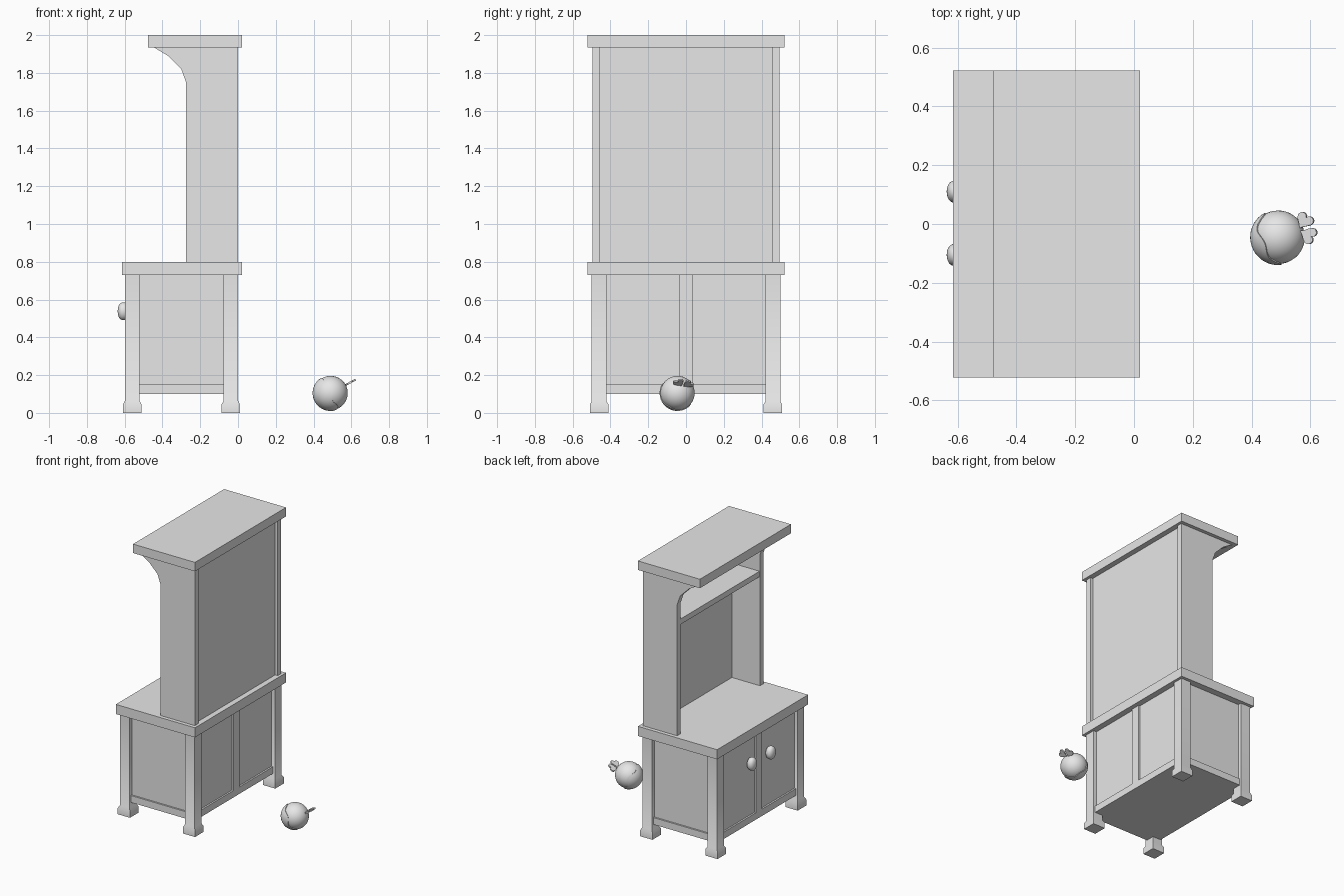
import bpy, bmesh, math
from mathutils import Vector

cube = bpy.data.objects.get("Cube")
if cube:
    bpy.data.objects.remove(cube, do_unlink=True)

GREY = bpy.data.materials.new("plain_grey")
GREY.use_nodes = True
GREY.diffuse_color = (0.8, 0.8, 0.8, 1)
GREY.node_tree.nodes["Principled BSDF"].inputs["Base Color"].default_value = GREY.diffuse_color


def finish(name, bm, smooth=None):
    bmesh.ops.recalc_face_normals(bm, faces=bm.faces)
    mesh = bpy.data.meshes.new(name)
    bm.to_mesh(mesh)
    bm.free()
    mesh.materials.append(GREY)
    obj = bpy.data.objects.new(name, mesh)
    bpy.context.collection.objects.link(obj)
    if smooth:
        bpy.ops.object.select_all(action="DESELECT")
        obj.select_set(True)
        bpy.context.view_layer.objects.active = obj
        bpy.ops.object.shade_smooth_by_angle(angle=math.radians(smooth))
    return obj


def box(name, x, y, z):
    bm = bmesh.new()
    bmesh.ops.create_cube(bm, size=1)
    for v in bm.verts:
        v.co = [(r[0] + r[1]) / 2 + c * (r[1] - r[0]) for c, r in zip(v.co, (x, y, z))]
    return finish(name, bm)


def prism(name, points, offset):
    """Extrude a flat outline along an offset."""
    bm = bmesh.new()
    face = bm.faces.new([bm.verts.new(p) for p in points])
    new = bmesh.ops.extrude_face_region(bm, geom=[face])["geom"]
    bmesh.ops.translate(bm, vec=offset, verts=[g for g in new if isinstance(g, bmesh.types.BMVert)])
    return finish(name, bm)


# Worktop and top board
box("worktop", (-0.615, 0.02), (-0.522, 0.522), (0.73, 0.80))
box("top_board", (-0.477, 0.02), (-0.522, 0.522), (1.935, 2.0))

# Legs with wider chamfered feet
def leg(name, cx, cy):
    bm = bmesh.new()
    rings = []
    for half, z in ((0.049, 0), (0.049, 0.045), (0.039, 0.063), (0.039, 0.73)):
        rings.append([bm.verts.new((cx + sx * half, cy + sy * half, z))
                      for sx, sy in ((-1, -1), (1, -1), (1, 1), (-1, 1))])
    for low, high in zip(rings, rings[1:]):
        for i in range(4):
            j = (i + 1) % 4
            bm.faces.new((low[i], low[j], high[j], high[i]))
    bm.faces.new(rings[0])
    bm.faces.new(rings[-1])
    finish(name, bm, 50)


for xname, cx in (("door", -0.56), ("back", -0.038)):
    for yname, cy in (("near", -0.46), ("far", 0.46)):
        leg(f"{xname}_{yname}_leg", cx, cy)

# Recessed cupboard body, raised lower rails and centre stiles
box("cupboard_body", (-0.575, -0.024), (-0.473, 0.473), (0.10, 0.74))
box("end_rails", (-0.54, -0.06), (-0.485, 0.485), (0.10, 0.15))
box("door_rails", (-0.587, -0.012), (-0.44, 0.44), (0.10, 0.15))
box("centre_stiles", (-0.587, -0.012), (-0.035, 0.035), (0.14, 0.74))

# Round door knobs
for name, y in (("near_knob", -0.105), ("far_knob", 0.11)):
    bm = bmesh.new()
    bmesh.ops.create_uvsphere(bm, u_segments=24, v_segments=14, radius=1)
    for v in bm.verts:
        v.co.x = math.copysign(abs(v.co.x) ** 0.8, v.co.x)
        v.co = (-0.607 + v.co.x * 0.03, y + v.co.y * 0.038, 0.538 + v.co.z * 0.047)
    finish(name, bm, 60)

# Upper side walls with a curved bracket
outline = [(0, 0.8), (-0.275, 0.8), (-0.275, 1.75), (-0.30, 1.82),
           (-0.37, 1.89), (-0.445, 1.935), (0, 1.935)]
for name, y in (("near_side_wall", -0.495), ("far_side_wall", 0.455)):
    prism(name, [(x, y, z) for x, z in outline], (0, 0.04, 0))
box("back_panel", (-0.05, -0.02), (-0.46, 0.46), (0.79, 1.94))
box("shelf", (-0.272, -0.04), (-0.46, 0.46), (1.59, 1.63))

# Turnip root, its axis running towards the leaves
centre = Vector((0.49, -0.045, 0.105))
axis = Vector((0.85, 0.3, 0.4)).normalized()
turn = axis.to_track_quat("Z", "Y")


def place(bm, radius):
    for v in bm.verts:
        v.co = centre + turn @ (v.co * radius)


bm = bmesh.new()
bmesh.ops.create_uvsphere(bm, u_segments=32, v_segments=20, radius=1)
place(bm, 0.091)
finish("turnip_root", bm, 60)

# Wavy skin patch over the lower end of the root
bm = bmesh.new()
count, bands = 40, 8
rings = []
for b in range(1, bands + 1):
    ring = []
    for i in range(count):
        a = math.tau * i / count
        edge = 1.36 + 0.1 * math.sin(5 * a) + 0.05 * math.sin(3 * a + 1)
        t = edge * b / bands
        ring.append(bm.verts.new((math.sin(t) * math.cos(a), math.sin(t) * math.sin(a), -math.cos(t))))
    rings.append(ring)
# turn the rim inwards to give the patch thickness
rings.append([bm.verts.new(v.co * 0.94) for v in rings[-1]])
pole = bm.verts.new((0, 0, -1))
for i in range(count):
    j = (i + 1) % count
    bm.faces.new((pole, rings[0][i], rings[0][j]))
    for low, high in zip(rings, rings[1:]):
        bm.faces.new((low[i], low[j], high[j], high[i]))
place(bm, 0.095)
finish("turnip_skin_patch", bm, 50)

# Two heart-shaped leaves on a short tilted stem
root = Vector((0.563, -0.02, 0.138))


def leaf(name, heading):
    points = []
    for i in range(24):
        a = math.tau * i / 24
        along = 0.024 + 0.0021 * (13 - 13 * math.cos(a) + 5 * math.cos(2 * a)
                                  + 2 * math.cos(3 * a) + math.cos(4 * a)) - 0.018
        across = 0.029 * math.sin(a) ** 3
        u = Vector((math.cos(heading), math.sin(heading)))
        p = u * (0.07 - along * 0.0 - 0.0019 * (17 - (13 * math.cos(a) - 5 * math.cos(2 * a)
                 - 2 * math.cos(3 * a) - math.cos(4 * a)))) + Vector((-u.y, u.x)) * across
        points.append(root + Vector((p.x, p.y, p.x * 0.55)))
    prism(name, points, (-0.004, 0, 0.009))


leaf("upper_leaf", math.radians(58))
leaf("lower_leaf", math.radians(-28))
